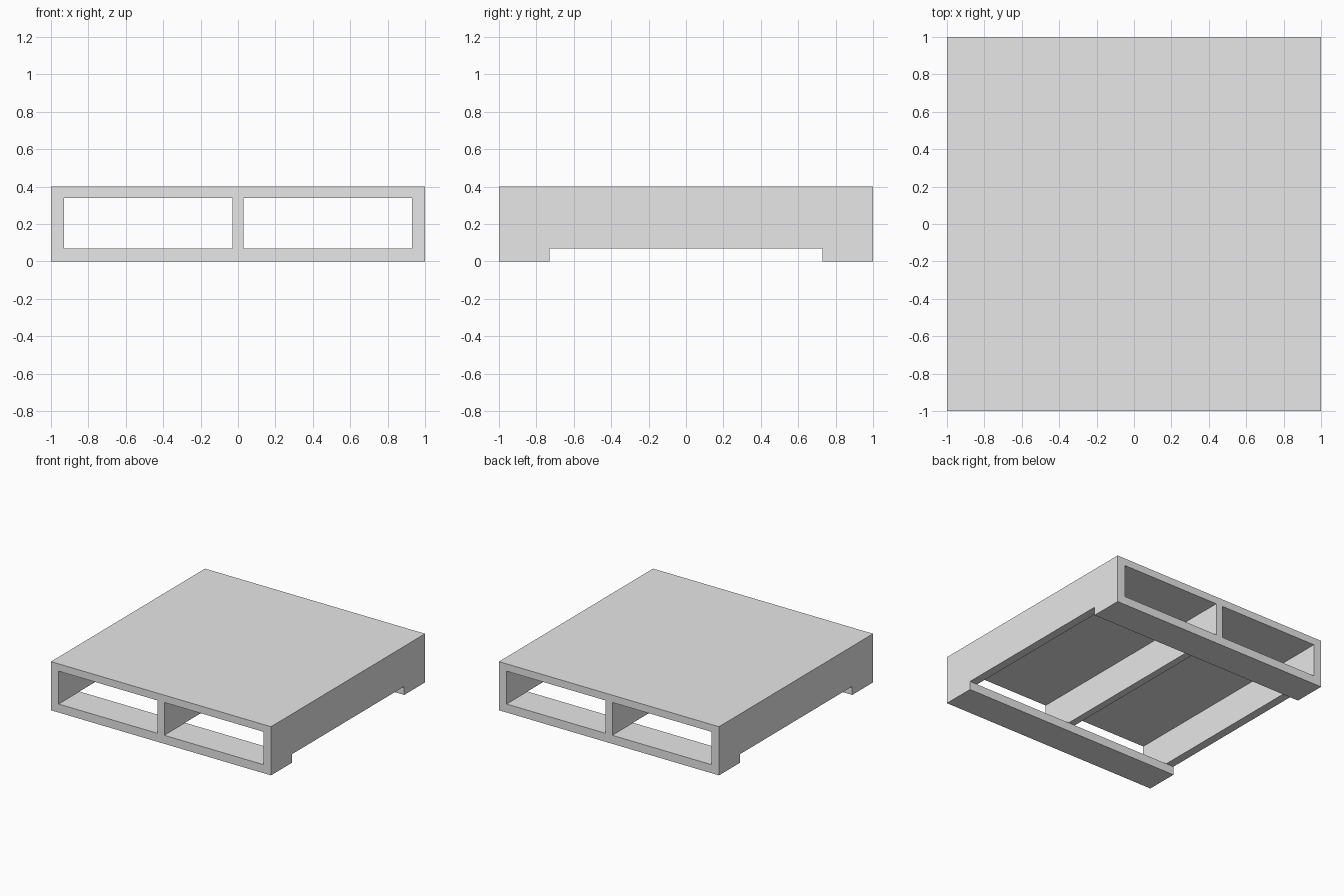
import bpy
import bmesh
from mathutils import Vector

cube = bpy.data.objects.get("Cube")
if cube:
    bpy.data.objects.remove(cube, do_unlink=True)

# Key sizes
HEIGHT = 0.4
DECK_BOTTOM = 0.34
BOARD_TOP = 0.07
WALL_INNER = 0.93
RIB_HALF = 0.03
BOARD_INNER = 0.73
OVERSHOOT = 1.2

grey = bpy.data.materials.new("light_grey")
grey.use_nodes = True
colour = (0.8, 0.8, 0.8, 1)
grey.diffuse_color = colour
grey.node_tree.nodes["Principled BSDF"].inputs["Base Color"].default_value = colour


def box(name, low, high):
    """Box between two opposite corners."""
    bm = bmesh.new()
    bmesh.ops.create_cube(bm, size=2)
    for v in bm.verts:
        v.co = Vector([high[i] if v.co[i] > 0 else low[i] for i in range(3)])
    mesh = bpy.data.meshes.new(name)
    bm.to_mesh(mesh)
    bm.free()
    mesh.materials.append(grey)
    obj = bpy.data.objects.new(name, mesh)
    bpy.context.collection.objects.link(obj)
    return obj


def cut(target, cutter):
    """Subtract the cutter, then discard it."""
    cutter.hide_render = True
    mod = target.modifiers.new(cutter.name, "BOOLEAN")
    mod.operation = "DIFFERENCE"
    mod.solver = "EXACT"
    mod.object = cutter
    bpy.context.view_layer.objects.active = target
    bpy.ops.object.modifier_apply(modifier=mod.name)
    bpy.data.objects.remove(cutter, do_unlink=True)


# Solid pallet block
pallet = box("pallet", (-1, -1, 0), (1, 1, HEIGHT))

# Two fork channels running front to back
for side, x0, x1 in (("right", -WALL_INNER, -RIB_HALF), ("left", RIB_HALF, WALL_INNER)):
    cut(pallet, box(side + "_fork_channel", (x0, -OVERSHOOT, BOARD_TOP),
                    (x1, OVERSHOOT, DECK_BOTTOM)))

# Underside notch leaving a front and a back bottom board
cut(pallet, box("underside_notch", (-OVERSHOOT, -BOARD_INNER, -BOARD_TOP),
                (OVERSHOOT, BOARD_INNER, BOARD_TOP)))
